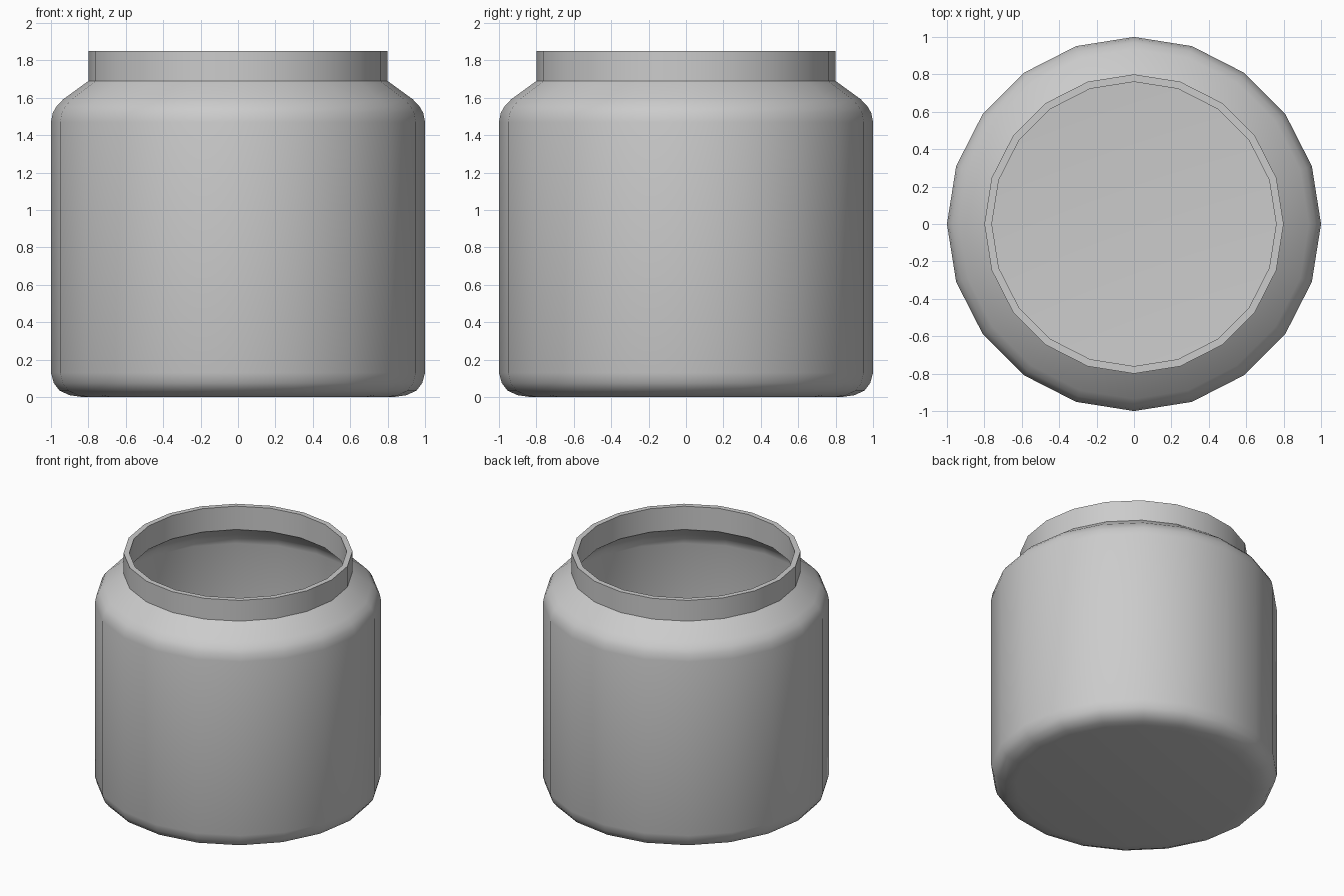
import bpy, bmesh, math

if "Cube" in bpy.data.objects:
    bpy.data.objects.remove(bpy.data.objects["Cube"])

SIDES = 20

# Half profile (radius, height): outside from base up, over the rim, down the inside
profile = [
    (0, 0), (0.83, 0), (0.90, 0.01), (0.955, 0.035), (0.985, 0.075), (1.0, 0.13),
    (1.0, 1.47), (0.99, 1.52), (0.97, 1.555), (0.935, 1.592), (0.80, 1.69),
    (0.80, 1.85), (0.76, 1.85),
    (0.76, 1.67), (0.91, 1.56), (0.945, 1.52), (0.96, 1.47),
    (0.96, 0.13), (0.945, 0.085), (0.92, 0.06), (0.88, 0.045), (0.83, 0.04), (0, 0.04),
]


def lathe(name, points, sides):
    bm = bmesh.new()
    verts = [bm.verts.new((r, 0, z)) for r, z in points]
    edges = [bm.edges.new(pair) for pair in zip(verts, verts[1:])]
    bmesh.ops.spin(bm, geom=verts + edges, cent=(0, 0, 0), axis=(0, 0, 1),
                   angle=math.tau, steps=sides, use_duplicate=False)
    bmesh.ops.remove_doubles(bm, verts=bm.verts, dist=1e-4)
    bmesh.ops.recalc_face_normals(bm, faces=bm.faces)
    mesh = bpy.data.meshes.new(name)
    bm.to_mesh(mesh)
    bm.free()
    obj = bpy.data.objects.new(name, mesh)
    bpy.context.collection.objects.link(obj)
    return obj


# Open jar with rounded base, sloped shoulder and straight neck
jar = lathe("jar", profile, SIDES)
bpy.context.view_layer.objects.active = jar
jar.select_set(True)
bpy.ops.object.shade_smooth_by_angle(angle=math.radians(30))
